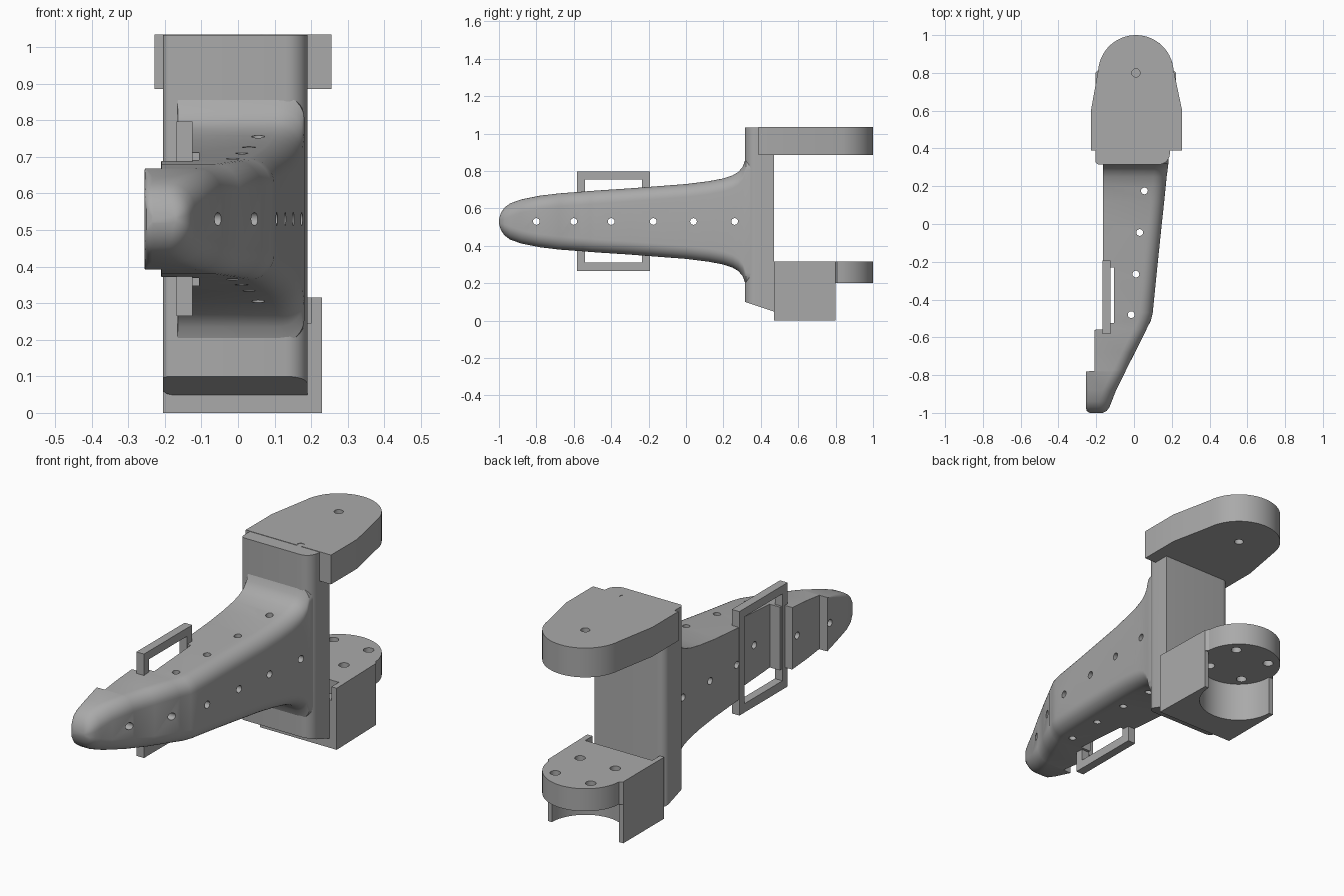
import bpy, bmesh
from math import sin, cos, pi, radians

cube = bpy.data.objects.get("Cube")
if cube:
    bpy.data.objects.remove(cube)

grey = bpy.data.materials.new("matte_grey")
grey.use_nodes = True
grey.diffuse_color = (0.4, 0.4, 0.4, 1)
grey.node_tree.nodes["Principled BSDF"].inputs["Base Color"].default_value = (0.4, 0.4, 0.4, 1)


def make(name, rings):
    """Skin a list of equal-length rings and cap both ends."""
    bm = bmesh.new()
    loops = [[bm.verts.new(p) for p in r] for r in rings]
    n = len(loops[0])
    for a, b in zip(loops, loops[1:]):
        for i in range(n):
            bm.faces.new((a[i], a[(i + 1) % n], b[(i + 1) % n], b[i]))
    bm.faces.new(loops[0])
    bm.faces.new(loops[-1])
    bmesh.ops.recalc_face_normals(bm, faces=bm.faces)
    mesh = bpy.data.meshes.new(name)
    bm.to_mesh(mesh)
    bm.free()
    mesh.materials.append(grey)
    ob = bpy.data.objects.new(name, mesh)
    bpy.context.collection.objects.link(ob)
    return ob


def prism(name, outline, z0, z1):
    return make(name, [[(x, y, z) for x, y in outline] for z in (z0, z1)])


def box(name, x0, x1, y0, y1, z0, z1):
    return prism(name, [(x0, y0), (x1, y0), (x1, y1), (x0, y1)], z0, z1)


def arc(cx, cy, r, a0, a1, n):
    return [(cx + r * cos(radians(a0 + (a1 - a0) * i / n)),
             cy + r * sin(radians(a0 + (a1 - a0) * i / n))) for i in range(n + 1)]


def rod(x, y, z0, z1, r, n=16):
    return prism("cutter", arc(x, y, r, 0, 360 - 360 / n, n - 1), z0, z1)


def cross_rod(y, z, r):
    circle = arc(y, z, r, 0, 337.5, 15)
    return make("cutter", [[(x, a, b) for a, b in circle] for x in (-0.5, 0.5)])


def select(ob):
    bpy.ops.object.select_all(action='DESELECT')
    ob.select_set(True)
    bpy.context.view_layer.objects.active = ob


def cut(ob, cutters):
    select(ob)
    for c in cutters:
        c.hide_render = True
        mod = ob.modifiers.new("cut", 'BOOLEAN')
        mod.operation, mod.solver, mod.object = 'DIFFERENCE', 'EXACT', c
        bpy.ops.object.modifier_apply(modifier=mod.name)
        bpy.data.objects.remove(c)


def smooth(ob, angle=32):
    select(ob)
    bpy.ops.object.shade_smooth_by_angle(angle=radians(angle))


# Arm: stations of (y, left x, right x, half height), flat left side, rounded right edges
MID = 0.53
stations = [(-1, -0.235, -0.165, 0.012), (-0.99, -0.25, -0.145, 0.045),
            (-0.97, -0.255, -0.13, 0.075), (-0.94, -0.255, -0.118, 0.097),
            (-0.88, -0.255, -0.095, 0.118), (-0.78, -0.255, -0.045, 0.138),
            (-0.779, -0.21, -0.045, 0.138), (-0.68, -0.21, 0.005, 0.15),
            (-0.56, -0.21, 0.065, 0.159), (-0.559, -0.165, 0.065, 0.159),
            (-0.51, -0.165, 0.09, 0.163), (-0.47, -0.165, 0.099, 0.166),
            (-0.3, -0.165, 0.116, 0.177), (0, -0.165, 0.147, 0.2),
            (0.12, -0.165, 0.16, 0.215), (0.2, -0.165, 0.168, 0.23),
            (0.25, -0.165, 0.173, 0.247), (0.28, -0.165, 0.177, 0.265),
            (0.305, -0.165, 0.18, 0.295), (0.32, -0.165, 0.182, 0.34),
            (0.36, -0.165, 0.182, 0.35)]
rings = []
for y, xl, xr, h in stations:
    r = min(0.07, h * 0.8, (xr - xl) * 0.6)
    e = min(0.02, h * 0.4) if y < -0.78 else 0.002
    half = arc(xr - r, h - r, r, 0, 90, 8) + arc(xl + e, h - e, e, 90, 180, 4)
    rings.append([(x, y, MID + z) for x, z in half]
                 + [(x, y, MID - z) for x, z in reversed(half)])
arm = make("arm", rings)
holes = [cross_rod(y, MID, 0.018) for y in (-0.8, -0.6, -0.4, -0.175, 0.04, 0.26)]
holes += [rod(x, y, 0, 1.1, 0.018)
          for x, y in ((0.055, 0.175), (0.03, -0.045), (0.01, -0.265), (-0.015, -0.48))]
cut(arm, [box("cutter", -0.4, -0.107, -0.525, -0.23, 0, 1)] + holes)
smooth(arm)

# Rectangular side frame
frame = box("side_frame", -0.168, -0.125, -0.582, -0.192, 0.265, 0.797)
cut(frame, [box("cutter", -0.4, 0, -0.54, -0.234, 0.31, 0.755)])

# Upright post with a slanted foot
outline = (arc(-0.185, 0.335, 0.02, 180, 270, 4) + arc(0.13, 0.375, 0.06, 270, 360, 8)
           + [(0.19, 0.47)] + arc(-0.165, 0.43, 0.04, 90, 180, 6))
post = make("post", [[(x, y, 0.1 - (y - 0.315) / 3) for x, y in outline],
                     [(x, y, 1.033) for x, y in outline]])
smooth(post)

# Top plate with rounded tail
CX, CY = 0.01, 0.8
plate = prism("top_plate", [(-0.228, 0.388), (0.255, 0.388), (0.255, 0.6)]
              + arc(CX, CY, 0.2, 5, 175, 28) + [(-0.228, 0.6)], 0.885, 1.035)
cut(plate, [rod(CX, CY, 0.8, 1.1, 0.022), rod(0.075, 0.4, 1.0, 1.1, 0.018)])
smooth(plate)

# Lower plate with a slot beside the post and four screw holes
lower = prism("lower_plate", [(-0.205, 0.47), (0.23, 0.47), (0.222, 0.8)]
              + arc(CX, CY, 0.2, 4, 176, 28) + [(-0.205, 0.8)], 0.2, 0.315)
screws = [rod(CX + sx * 0.1, CY + sy * 0.1, 0.1, 0.4, 0.025)
          for sx in (-1, 1) for sy in (-1, 1)]
cut(lower, [box("cutter", -0.18, 0.2, 0.4, 0.53, 0.245, 0.4)] + screws)
smooth(lower)

# Skirt under the lower plate, hollowed by a round seat
skirt = prism("lower_skirt", [(-0.205, 0.47), (0.23, 0.47), (0.222, 0.8), (-0.205, 0.8)], 0, 0.2)
cut(skirt, [rod(CX, CY, -0.1, 0.3, 0.19, 48)])
smooth(skirt)
